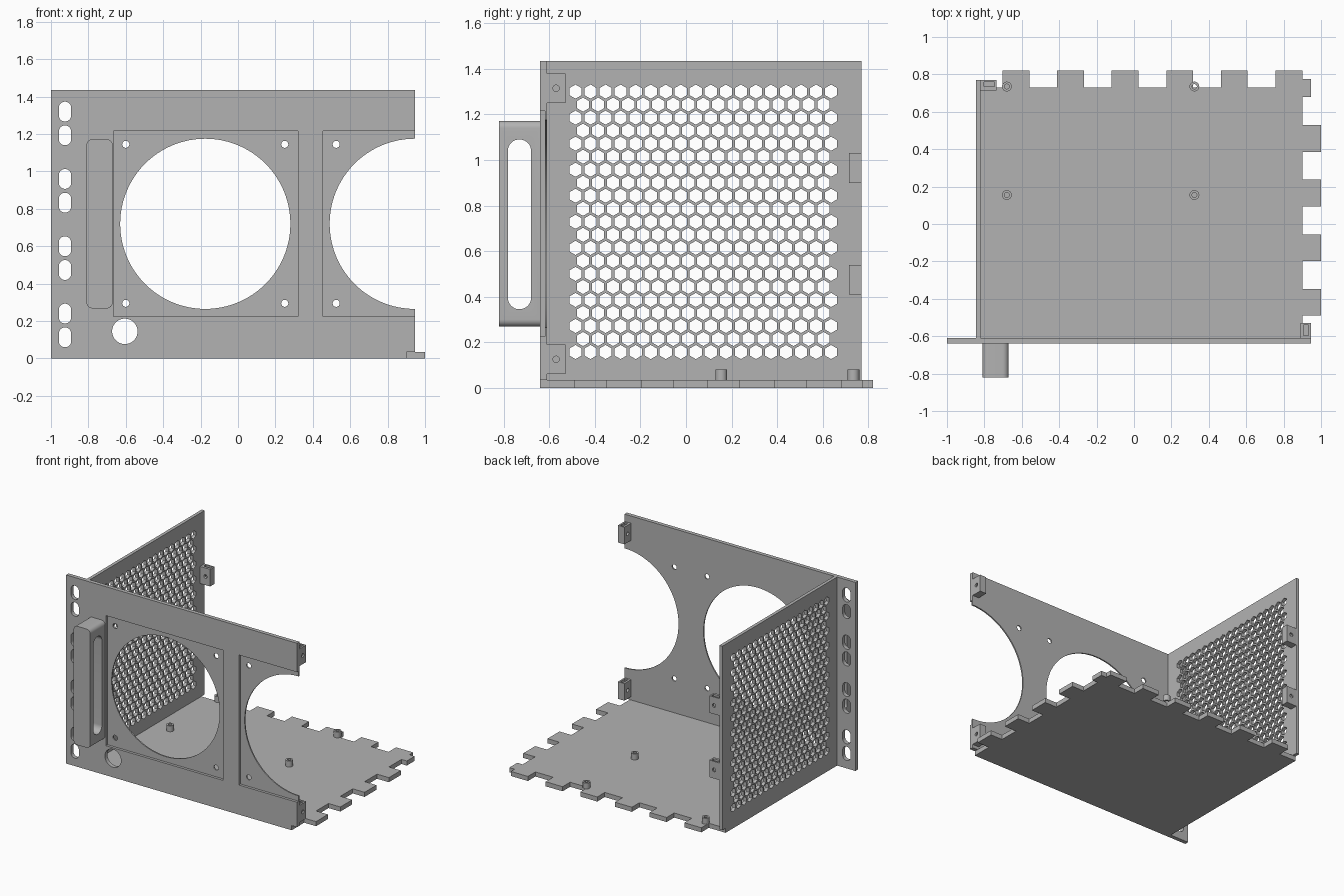
import bpy, bmesh, math

cube = bpy.data.objects.get("Cube")
if cube:
    bpy.data.objects.remove(cube, do_unlink=True)

grey = bpy.data.materials.new("plain_grey")
grey.use_nodes = True
COLOUR = (0.45, 0.45, 0.45, 1)
grey.diffuse_color = COLOUR
grey.node_tree.nodes["Principled BSDF"].inputs["Base Color"].default_value = COLOUR


# Profiles in a plane
def rect(a0, b0, a1, b1):
    return [(a0, b0), (a1, b0), (a1, b1), (a0, b1)]


def ngon(a, b, r, n=24, phase=0.0):
    angles = [phase + math.tau * i / n for i in range(n)]
    return [(a + r * math.cos(t), b + r * math.sin(t)) for t in angles]


def rounded(a0, b0, a1, b1, r, steps=8):
    corners = [(a1 - r, b1 - r), (a0 + r, b1 - r), (a0 + r, b0 + r), (a1 - r, b0 + r)]
    pts = []
    for q, (a, b) in enumerate(corners):
        for i in range(steps + 1):
            t = math.pi / 2 * (q + i / steps)
            p = (a + r * math.cos(t), b + r * math.sin(t))
            if not pts or math.dist(p, pts[-1]) > 1e-4:
                pts.append(p)
    if math.dist(pts[0], pts[-1]) < 1e-4:
        pts.pop()
    return pts


PLACE = {"x": lambda a, b, t: (t, a, b),
         "y": lambda a, b, t: (a, t, b),
         "z": lambda a, b, t: (a, b, t)}


def make(name, profiles, axis, lo, hi):
    """One object from profiles extruded along an axis."""
    bm = bmesh.new()
    for pts in profiles:
        low = [bm.verts.new(PLACE[axis](a, b, lo)) for a, b in pts]
        high = [bm.verts.new(PLACE[axis](a, b, hi)) for a, b in pts]
        bm.faces.new(low)
        bm.faces.new(high)
        for i in range(len(pts)):
            j = (i + 1) % len(pts)
            bm.faces.new((low[i], low[j], high[j], high[i]))
    bmesh.ops.recalc_face_normals(bm, faces=bm.faces[:])
    mesh = bpy.data.meshes.new(name)
    bm.to_mesh(mesh)
    bm.free()
    mesh.materials.append(grey)
    obj = bpy.data.objects.new(name, mesh)
    bpy.context.collection.objects.link(obj)
    return obj


def select(obj):
    bpy.ops.object.select_all(action="DESELECT")
    obj.select_set(True)
    bpy.context.view_layer.objects.active = obj


def cut(obj, profiles, axis, lo, hi):
    cutter = make("cutter", profiles, axis, lo, hi)
    cutter.hide_render = True
    mod = obj.modifiers.new("cut", "BOOLEAN")
    mod.operation, mod.solver, mod.object = "DIFFERENCE", "EXACT", cutter
    select(obj)
    bpy.ops.object.modifier_apply(modifier=mod.name)
    bpy.data.objects.remove(cutter, do_unlink=True)


parts = []
HEIGHT, FLOOR = 1.435, 0.035
FRONT, INNER = -0.64, -0.61
END = 0.945

# Front panel with square fan recesses, fan openings and mounting slots
front = make("front_panel", [rect(-1, 0, END, HEIGHT)], "y", FRONT, INNER)
cut(front, [rect(-0.665, 0.225, 0.32, 1.215), rect(0.455, 0.225, 1.2, 1.215)],
    "y", FRONT - 0.1, FRONT + 0.02)
holes = [ngon(-0.175, 0.72, 0.455, 96), ngon(END, 0.72, 0.455, 96),
         ngon(-0.605, 0.145, 0.068, 48), rect(0.9, -0.1, 1.1, FLOOR)]
holes += [ngon(x, z, 0.019) for x in (-0.6, 0.25, 0.525) for z in (0.295, 1.145)]
for pair in range(4):
    for z in (0.113 + pair * 0.36, 0.24 + pair * 0.36):
        holes.append(rounded(-0.958, z - 0.053, -0.892, z + 0.053, 0.0325))
cut(front, holes, "y", FRONT - 0.1, INNER + 0.1)
parts.append(front)

# Pull handle
handle = make("handle", [rounded(-0.81, 0.268, -0.67, 1.172, 0.032)], "y", -0.82, FRONT)
cut(handle, [rounded(-0.782, 0.345, -0.68, 1.09, 0.05)], "x", -1, -0.5)
parts.append(handle)

# Side panel with a honeycomb vent
side = make("side_panel", [rect(INNER, 0, 0.77, HEIGHT)], "x", -0.845, -0.82)
PITCH = 0.066
vents = [rect(0.73, -0.1, 0.9, FLOOR)]
for row in range(21):
    odd = row % 2
    for col in range(18 - odd):
        vents.append(ngon(-0.485 + (col + odd / 2) * PITCH,
                          0.157 + row * PITCH * math.sqrt(3) / 2,
                          0.031, 6, math.pi / 6))
cut(side, vents, "x", -1, -0.7)
parts.append(side)

# Floor with interlocking tabs on two edges
TAB, STEP = 0.143, 0.292
outline = [(-0.82, INNER), (0.9, INNER)]
for i in range(4):
    y = -0.49 + i * STEP
    outline += [(0.9, y), (1, y), (1, y + TAB), (0.9, y + TAB)]
outline += [(0.9, 0.68), (END, 0.68), (END, 0.775), (0.9, 0.775)]
for i in range(6):
    x = 0.9 - i * STEP
    tab = [(x, 0.73), (x, 0.82), (x - TAB, 0.82), (x - TAB, 0.73)]
    outline += tab if i else tab[1:]
outline.append((-0.82, 0.73))
parts.append(make("floor", [outline], "z", 0, FLOOR))

# Board standoffs
for x in (-0.68, 0.323):
    for y in (0.155, 0.735):
        post = make("standoff", [ngon(x, y, 0.026, 32)], "z", FLOOR, 0.08)
        cut(post, [ngon(x, y, 0.013, 24)], "z", 0, 0.2)
        parts.append(post)

# Front panel brackets: bolt hole along x, nut slot from the top
for z in (0.125, 1.315):
    block = make("front_bracket", [rect(0.89, INNER, END, -0.53)], "z", z - 0.065, z + 0.065)
    cut(block, [ngon(-0.57, z, 0.014)], "x", 0.8, 1.1)
    cut(block, [rect(0.907, -0.597, 0.932, -0.54)], "z", z - 0.03, z + 0.2)
    parts.append(block)

# Side panel brackets: bolt hole along y, nut slot from the top
for z in (0.475, 0.965):
    block = make("side_bracket", [rect(-0.82, 0.715, -0.735, 0.77)], "z", z - 0.065, z + 0.065)
    cut(block, [ngon(-0.775, z, 0.014)], "y", 0.6, 0.9)
    cut(block, [rect(-0.803, 0.734, -0.747, 0.76)], "z", z - 0.03, z + 0.2)
    parts.append(block)

for obj in parts:
    select(obj)
    bpy.ops.object.shade_smooth_by_angle(angle=math.radians(30))
